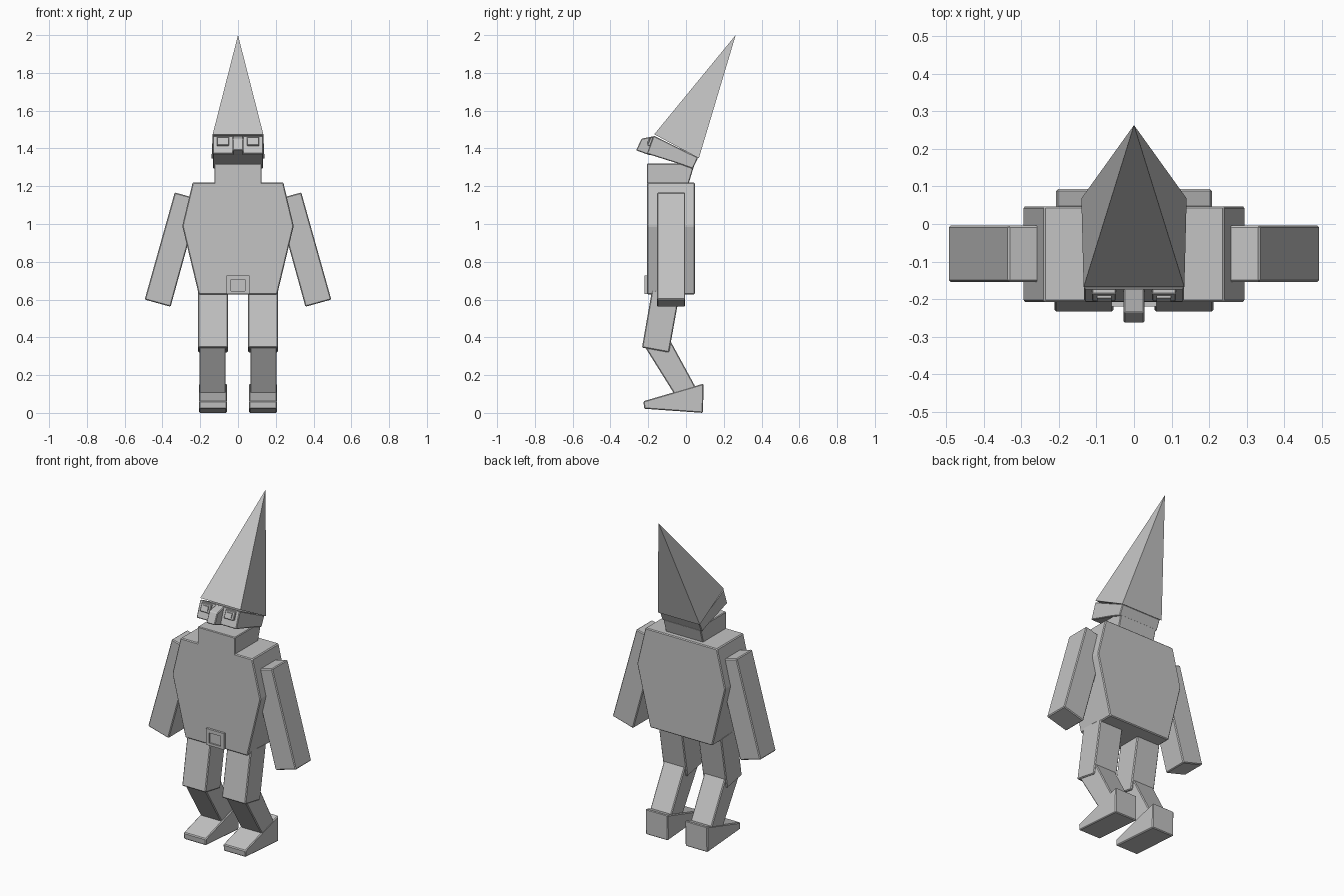
import bpy, bmesh, math

if "Cube" in bpy.data.objects:
    bpy.data.objects.remove(bpy.data.objects["Cube"])

grey = bpy.data.materials.new("stone grey")
grey.diffuse_color = (0.55, 0.55, 0.55, 1)
grey.use_nodes = True
grey.node_tree.nodes["Principled BSDF"].inputs["Base Color"].default_value = grey.diffuse_color


def finish(name, bm, bevel):
    bmesh.ops.recalc_face_normals(bm, faces=bm.faces)
    me = bpy.data.meshes.new(name)
    bm.to_mesh(me)
    bm.free()
    me.materials.append(grey)
    ob = bpy.data.objects.new(name, me)
    bpy.context.collection.objects.link(ob)
    if bevel:
        mod = ob.modifiers.new("soft edge", 'BEVEL')
        mod.width = bevel
        mod.segments = 1
        mod.limit_method = 'ANGLE'
        mod.angle_limit = math.radians(25)
    return ob


def prism(name, profile, lo, hi, axis='X', bevel=0.005):
    """Extrude a (y, z) profile along X, or an (x, z) profile along Y."""
    bm = bmesh.new()
    place = (lambda p, t: (t, p[0], p[1])) if axis == 'X' else (lambda p, t: (p[0], t, p[1]))
    a = [bm.verts.new(place(p, lo)) for p in profile]
    b = [bm.verts.new(place(p, hi)) for p in profile]
    bm.faces.new(a)
    bm.faces.new(b)
    n = len(profile)
    for i in range(n):
        j = (i + 1) % n
        bm.faces.new((a[i], a[j], b[j], b[i]))
    return finish(name, bm, bevel)


# Torso: six-sided slab
prism("torso", [(-.24, 1.22), (.24, 1.22), (.295, .99), (.208, .628),
                (-.208, .628), (-.295, .99)], -.207, .047, 'Y')

# Neck and lower jaw, with the upper head leaving an open mouth
prism("jaw", [(-.207, 1.20), (-.207, 1.32), (-.03, 1.32), (.04, 1.30), (.01, 1.20)],
      -.125, .125, bevel=.004)
prism("upper_head", [(-.172, 1.468), (-.207, 1.372), (-.035, 1.318), (.036, 1.292),
                     (.064, 1.352)], -.133, .133, bevel=.004)

# Nose
prism("nose", [(-.17, 1.465), (-.235, 1.452), (-.264, 1.39), (-.20, 1.367), (-.15, 1.36)],
      -.028, .028, bevel=.004)

# Pointed hat leaning backwards
bm = bmesh.new()
base = [bm.verts.new(p) for p in ((-.134, -.168, 1.475), (.134, -.168, 1.475),
                                  (.14, .068, 1.348), (-.14, .068, 1.348))]
tip = bm.verts.new((0, .263, 2.0))
bm.faces.new(base)
for i in range(4):
    bm.faces.new((base[i], base[(i + 1) % 4], tip))
finish("hat", bm, 0)

# Belt buckle: raised frame around a smaller plate
for name, x0, x1, z0, z1 in (("buckle_left", -.06, -.038, .63, .728),
                             ("buckle_right", .038, .06, .63, .728),
                             ("buckle_top", -.038, .038, .706, .728),
                             ("buckle_bottom", -.038, .038, .63, .645)):
    prism(name, [(x0, z0), (x1, z0), (x1, z1), (x0, z1)], -.22, -.20, 'Y', 0)
prism("buckle_plate", [(-.038, .645), (.038, .645), (.038, .706), (-.038, .706)],
      -.212, -.20, 'Y', 0)

# Paired parts
for side, s in (("left", -1), ("right", 1)):
    # Arm slanting outwards
    prism(side + "_arm", [(s * .20, 1.13), (s * .335, 1.167), (s * .494, .60),
                          (s * .357, .562)], -.154, -.004, 'Y')
    # Bent leg
    prism(side + "_thigh", [(-.18, .65), (-.233, .346), (-.09, .32), (-.032, .64)],
          s * .054, s * .212)
    prism(side + "_shin", [(-.218, .35), (-.09, .395), (.065, .11), (-.04, .065)],
          s * .065, s * .205)
    # Wedge foot
    prism(side + "_foot", [(-.225, .062), (.093, .155), (.09, .0), (-.222, .022)],
          s * .058, s * .207)
    # Eye block with a smaller raised pupil
    prism(side + "_eye", [(-.16, 1.46), (-.186, 1.462), (-.206, 1.417), (-.17, 1.405)],
          s * .048, s * .112, bevel=.003)
    prism(side + "_pupil", [(-.17, 1.452), (-.197, 1.453), (-.208, 1.427), (-.18, 1.417)],
          s * .06, s * .098, bevel=0)
